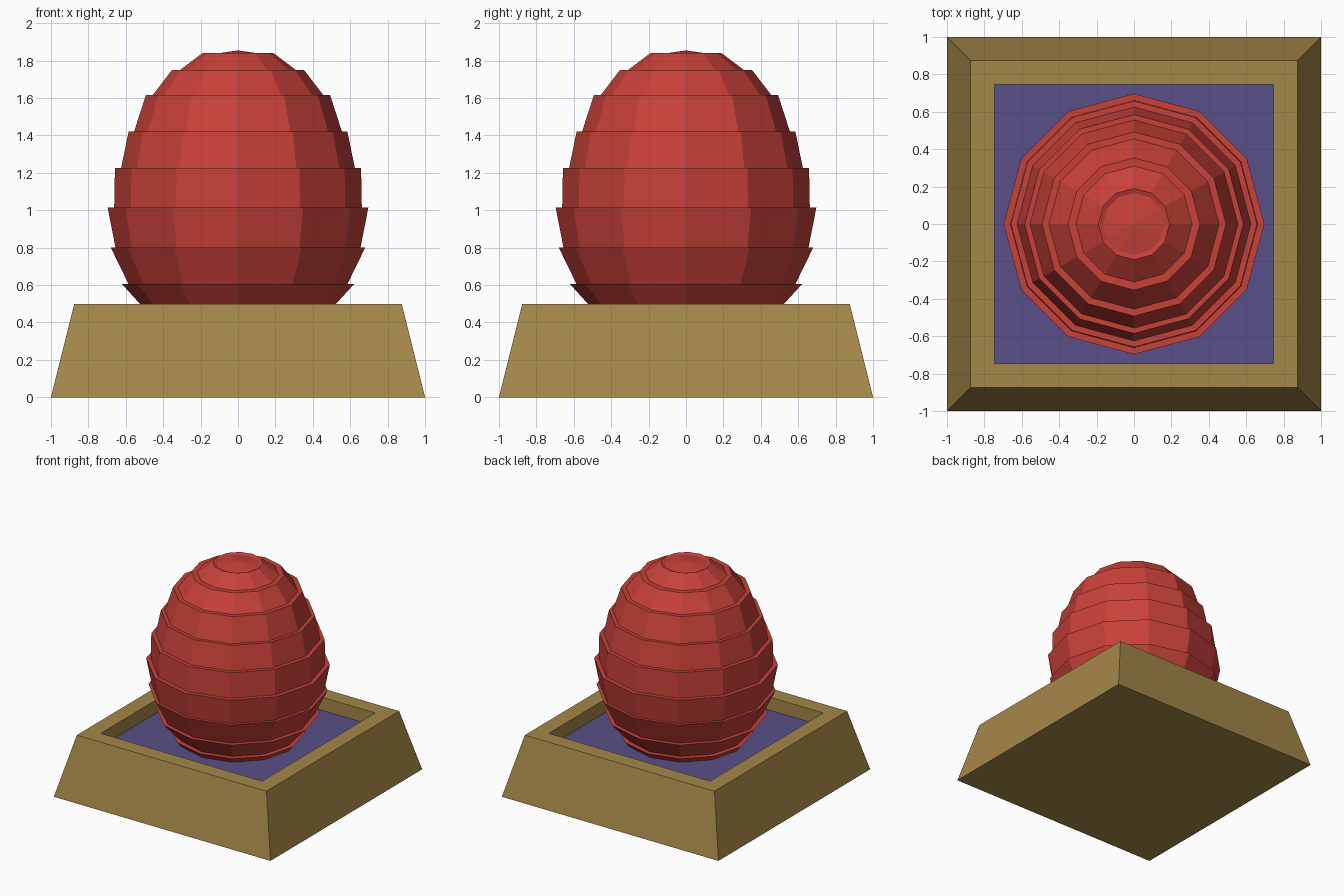
import bpy, bmesh, math

if "Cube" in bpy.data.objects:
    bpy.data.objects.remove(bpy.data.objects["Cube"])


def material(name, color):
    m = bpy.data.materials.new(name)
    m.diffuse_color = (*color, 1)
    m.use_nodes = True
    m.node_tree.nodes["Principled BSDF"].inputs["Base Color"].default_value = m.diffuse_color
    return m


def loft(name, rings, sides, mat, offset=0.0, tip=None):
    """Stack regular polygon rings (radius, z), closing both ends."""
    bm = bmesh.new()
    loops = []
    for r, z in rings:
        angles = [offset + 2 * math.pi * i / sides for i in range(sides)]
        loops.append([bm.verts.new((r * math.cos(a), r * math.sin(a), z)) for a in angles])
    for a, b in zip(loops, loops[1:]):
        for i in range(sides):
            j = (i + 1) % sides
            bm.faces.new((a[i], a[j], b[j], b[i]))
    bm.faces.new(loops[0][::-1])
    if tip is None:
        bm.faces.new(loops[-1])
    else:
        peak = bm.verts.new((0, 0, tip))
        for i in range(sides):
            bm.faces.new((loops[-1][i], loops[-1][(i + 1) % sides], peak))
    me = bpy.data.meshes.new(name)
    bm.to_mesh(me)
    bm.free()
    me.materials.append(mat)
    ob = bpy.data.objects.new(name, me)
    bpy.context.collection.objects.link(ob)
    return ob


tan = material("tan", (0.376, 0.242, 0.065))
red = material("red", (0.578, 0.053, 0.041))
purple = material("purple", (0.098, 0.078, 0.242))

# Tapered square tray with a recess (half widths turned into corner radii)
S = math.sqrt(2)
tray = [(1.0, 0), (0.875, 0.5), (0.745, 0.5), (0.745, 0.37)]
loft("tray", [(w * S, z) for w, z in tray], 4, tan, math.pi / 4)

# Purple lining filling the recess floor
loft("lining", [(0.745 * S, 0.375), (0.745 * S, 0.39)], 4, purple, math.pi / 4)

# Twelve-sided egg of stepped bands: (bottom radius, top radius, top height)
bands = [(0.46, 0.51, 0.44), (0.47, 0.62, 0.605), (0.585, 0.68, 0.80),
         (0.655, 0.697, 1.015), (0.662, 0.658, 1.225), (0.625, 0.585, 1.42),
         (0.556, 0.492, 1.617), (0.455, 0.353, 1.75), (0.31, 0.19, 1.84)]
profile, z = [], 0.385
for low, high, top in bands:
    profile += [(low, z), (high, top)]
    z = top
profile.append((0.165, 1.83))
loft("egg", profile, 12, red, tip=1.855)
